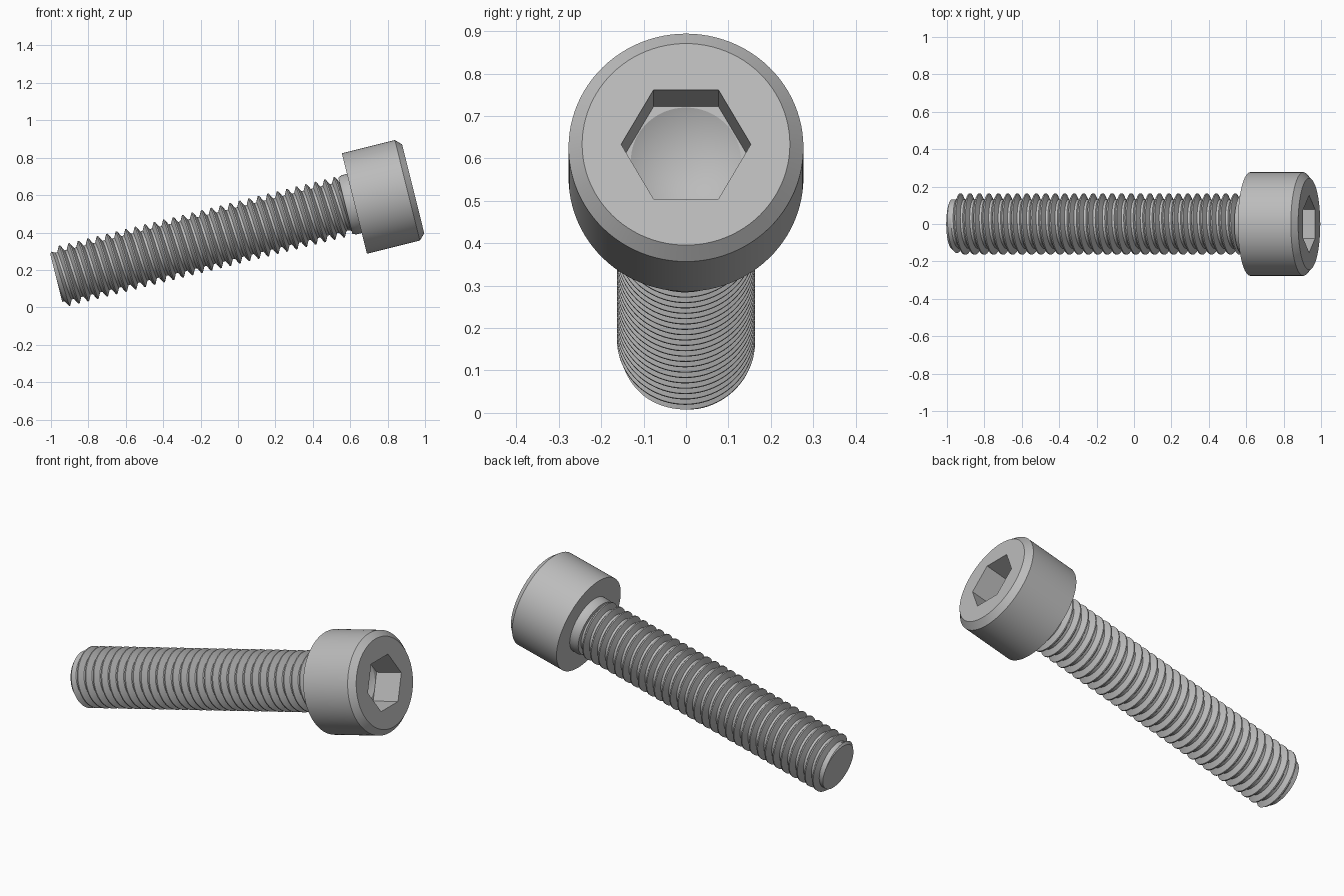
import bpy, bmesh
from math import sin, cos, pi, radians

cube = bpy.data.objects.get("Cube")
if cube:
    bpy.data.objects.remove(cube, do_unlink=True)

N = 96                      # segments round the axis
TILT = radians(14)          # lean of the screw axis above the ground
OFFSET = 0.388              # distance of the axis from the origin
TIP, SEAT, TOP = -0.905, 0.738, 1.062
MAJOR, MINOR, PITCH = 0.163, 0.132, 0.0522

steel = bpy.data.materials.new("steel grey")
steel.use_nodes = True
GREY = (0.5, 0.5, 0.5, 1)
steel.diffuse_color = GREY
steel.node_tree.nodes["Principled BSDF"].inputs["Base Color"].default_value = GREY


def circle(r):
    return lambda a: r


def hexagon(r):
    # corners point along local +y and -y
    return lambda a: r * cos(pi / 6) / cos((a - pi / 2) % (pi / 3) - pi / 6)


def skin(bm, rows):
    for low, high in zip(rows, rows[1:]):
        for i in range(len(low) - 1):
            bm.faces.new((low[i], low[i + 1], high[i + 1], high[i]))


def finish(bm, name):
    bmesh.ops.remove_doubles(bm, verts=bm.verts, dist=1e-5)
    bmesh.ops.recalc_face_normals(bm, faces=bm.faces)
    mesh = bpy.data.meshes.new(name)
    bm.to_mesh(mesh)
    bm.free()
    mesh.materials.append(steel)
    obj = bpy.data.objects.new(name, mesh)
    bpy.context.collection.objects.link(obj)
    obj.rotation_euler = (0, pi / 2 - TILT, 0)
    obj.location = (-OFFSET * sin(TILT), 0, OFFSET * cos(TILT))
    bpy.ops.object.select_all(action="DESELECT")
    obj.select_set(True)
    bpy.context.view_layer.objects.active = obj
    bpy.ops.object.shade_smooth_by_angle(angle=radians(25))
    return obj


# Head: collar, underside, wall, chamfer, hexagon socket and drilled cone
sections = [
    (circle(MINOR - 0.01), SEAT - 0.05),
    (circle(MAJOR - 0.008), SEAT - 0.05),
    (circle(MAJOR), SEAT - 0.03),
    (circle(MAJOR), SEAT),
    (circle(0.277), SEAT),
    (circle(0.277), TOP - 0.032),
    (circle(0.245), TOP),
    (hexagon(0.153), TOP),
    (hexagon(0.153), TOP - 0.163),
    (circle(0.13), TOP - 0.163),
    (circle(0), TOP - 0.24),
]
bm = bmesh.new()
rows = []
for radius, z in sections:
    angles = [2 * pi * i / N for i in range(N + 1)]
    rows.append([bm.verts.new((radius(a) * cos(a), radius(a) * sin(a), z)) for a in angles])
skin(bm, rows)
finish(bm, "screw_head")

# Shank: helical thread, cut flat at the tip with a small lead-in taper
thread_end = SEAT - 0.045
profile = [(0, MINOR), (0.25, MINOR), (0.56, MAJOR), (0.69, MAJOR)]
bm = bmesh.new()
rows = []
turns = int((thread_end - TIP) / PITCH) + 2
for turn in range(-2, turns):
    for part, radius in profile:
        row = []
        for i in range(N + 1):
            a = 2 * pi * i / N
            z = TIP + PITCH * (turn + part + i / N)
            z = min(max(z, TIP), thread_end)
            r = min(radius, MINOR + (z - TIP), MINOR + (thread_end - z) * 2)
            row.append(bm.verts.new((r * cos(a), r * sin(a), z)))
        rows.append(row)
skin(bm, rows)
bm.faces.new(rows[0][:-1])
finish(bm, "threaded_shank")
